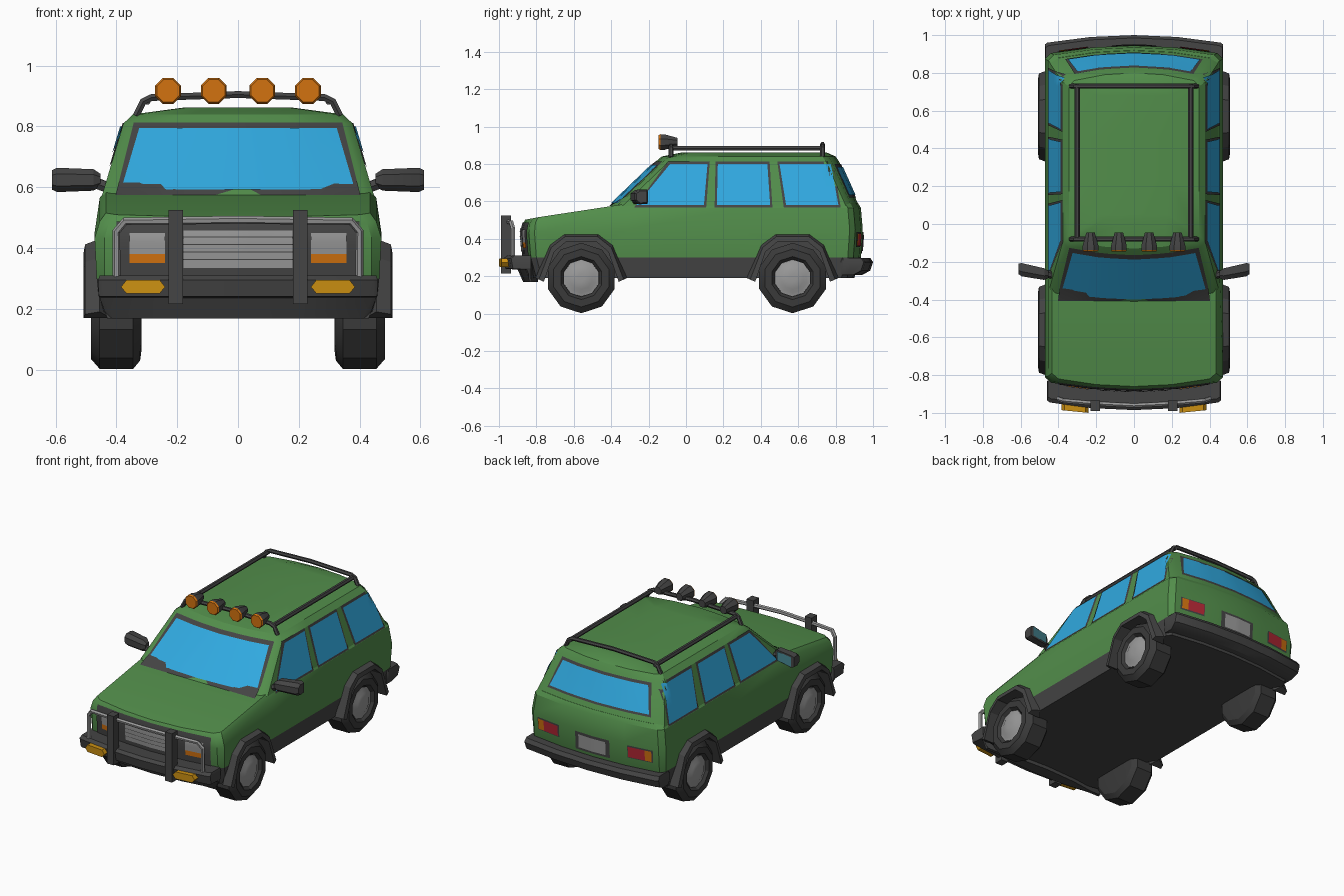
import bpy, bmesh, math
from mathutils import Vector
from mathutils.bvhtree import BVHTree

if "Cube" in bpy.data.objects:
    bpy.data.objects.remove(bpy.data.objects["Cube"])


def material(name, *rgb):
    m = bpy.data.materials.new(name)
    m.use_nodes = True
    m.diffuse_color = (*rgb, 1)
    m.node_tree.nodes["Principled BSDF"].inputs["Base Color"].default_value = (*rgb, 1)
    return m


GREEN = material("green paint", .085, .27, .07)
GLASS = material("blue glass", .03, .4, .75)
TRIM = material("dark trim", .058, .058, .058)
TYRE = material("tyre rubber", .042, .042, .042)
SILVER = material("silver metal", .32, .32, .32)
ORANGE = material("orange lens", .65, .17, .005)
AMBER = material("amber lens", .6, .28, .006)
RED = material("red lens", .45, .02, .035)
TEAL = material("mirror glass", .07, .27, .33)


def build(name, verts, faces, *mats):
    bm = bmesh.new()
    vs = [bm.verts.new(v) for v in verts]
    for f in faces:
        bm.faces.new([vs[i] for i in f])
    bmesh.ops.recalc_face_normals(bm, faces=bm.faces)
    me = bpy.data.meshes.new(name)
    bm.to_mesh(me)
    bm.free()
    for m in mats:
        me.materials.append(m)
    ob = bpy.data.objects.new(name, me)
    bpy.context.collection.objects.link(ob)
    return ob


def loft(name, rings, *mats, caps=None):
    n = len(rings[0])
    caps = caps or [range(n)]
    faces = [(r * n + i, r * n + (i + 1) % n, (r + 1) * n + (i + 1) % n, (r + 1) * n + i)
             for r in range(len(rings) - 1) for i in range(n)]
    for start in (0, (len(rings) - 1) * n):
        faces += [[start + i for i in c] for c in caps]
    return build(name, [v for r in rings for v in r], faces, *mats)


def stack(name, layers, *mats, bow=.04, inset=.07):
    """Loft plan outlines upward: (front z, z, front y, rear y, front, middle, rear half width)."""
    rings = []
    for zf, z, yf, yr, wf, wm, wr in layers:
        across = (-1, -.5, 0, .5, 1)
        ys = [yf + inset + (yr - yf - 2 * inset) * t for t in (0, .3, .65, 1)]
        pts = [(wf * t, yf + bow * t * t) for t in across]
        pts += [(wm, y) for y in ys]
        pts += [(-wr * t, yr - bow * t * t) for t in across]
        pts += [(-wm, y) for y in reversed(ys)]
        rings.append([(x, y, zf + (z - zf) * min(1, max(0, (y + .87) / .47))) for x, y in pts])
    caps = [(17, 0, 1, 2, 3, 4, 5), (5, 6, 16, 17), (6, 7, 15, 16), (7, 8, 14, 15), range(8, 15)]
    return loft(name, rings, *mats, caps=caps)


def circle(n, r, phase=0):
    return [(r * math.sin(2 * math.pi * (i + phase) / n), -r * math.cos(2 * math.pi * (i + phase) / n))
            for i in range(n)]


def box(name, lo, hi, mat):
    rings = [[(lo[0], lo[1], z), (hi[0], lo[1], z), (hi[0], hi[1], z), (lo[0], hi[1], z)]
             for z in (lo[2], hi[2])]
    return loft(name, rings, mat)


def tube(name, points, r, mat):
    cu = bpy.data.curves.new(name, 'CURVE')
    cu.dimensions = '3D'
    cu.bevel_depth, cu.bevel_resolution, cu.use_fill_caps = r, 1, True
    sp = cu.splines.new('POLY')
    sp.points.add(len(points) - 1)
    for p, co in zip(sp.points, points):
        p.co = (*co, 1)
    tmp = bpy.data.objects.new(name, cu)
    bpy.context.collection.objects.link(tmp)
    me = bpy.data.meshes.new_from_object(tmp.evaluated_get(bpy.context.evaluated_depsgraph_get()))
    bpy.data.objects.remove(tmp)
    me.materials.clear()
    me.materials.append(mat)
    ob = bpy.data.objects.new(name, me)
    bpy.context.collection.objects.link(ob)


def arch(half):
    """Mirror a half bar path to the other side."""
    return half + [(-x, y, z) for x, y, z in reversed(half[:-1])]


# Body shell and cabin
body = stack("body", [
    (.19, .19, -.84, .90, .43, .452, .43),
    (.30, .30, -.87, .935, .44, .465, .44),
    (.43, .45, -.88, .945, .44, .472, .44),
    (.475, .565, -.875, .935, .425, .455, .425),
    (.50, .59, -.86, .92, .40, .435, .40)], GREEN, TRIM)
for f in body.data.polygons:
    f.material_index = 1 if f.center.z < .29 else 0
cabin = stack("cabin", [
    (.575, .575, -.41, .925, .42, .447, .405),
    (.81, .81, -.165, .82, .35, .377, .345),
    (.84, .84, -.13, .80, .32, .345, .315),
    (.862, .862, -.02, .75, .17, .18, .17)], GREEN)

# Wheel wells, arch flares and wheels
OUTER = [(-.245, .19), (-.17, .37), (-.09, .43), (.09, .43), (.17, .37), (.245, .19)]
INNER = [(-.2, .17), (-.145, .33), (-.08, .385), (.08, .385), (.145, .33), (.2, .17)]
for end, yc in (("front", -.56), ("rear", .57)):
    for side, s in (("left", 1), ("right", -1)):
        label = f"{end}_{side}"
        cutter = loft("well_cutter", [[(s * x, yc + y, z) for y, z in INNER] for x in (.42, .6)],
                      GREEN, TRIM)
        for f in cutter.data.polygons:
            f.material_index = 1
        cutter.hide_render = True
        mod = body.modifiers.new("well", 'BOOLEAN')
        mod.operation, mod.object, mod.solver = 'DIFFERENCE', cutter, 'EXACT'
        cut = bpy.data.meshes.new_from_object(
            body.evaluated_get(bpy.context.evaluated_depsgraph_get()))
        body.modifiers.clear()
        body.data = cut
        bpy.data.objects.remove(cutter)

        rings = []
        for (yo, zo), (yi, zi) in zip(OUTER, INNER):
            ym, zm = yo + (yi - yo) * .4, zo + (zi - zo) * .4
            rings.append([(s * x, yc + y, z) for x, y, z in (
                (.455, yo, zo), (.503, ym, zm), (.508, yi, zi), (.42, yi, zi))])
        loft(f"{label}_flare", rings, TRIM)

        def lathe(name, profile, mat):
            loft(name, [[(s * x, yc + a, .19 + b) for a, b in circle(10, r)] for x, r in profile], mat)
        lathe(f"{label}_tyre", [(.318, .13), (.322, .16), (.345, .188), (.455, .188), (.484, .155),
                                (.484, .115), (.465, .1)], TYRE)
        lathe(f"{label}_hub", [(.45, .1), (.469, .098), (.472, .08), (.482, .06), (.484, .02)], SILVER)

# Surface lookup for plates laid on the shell
verts, polys = [], []
for ob in (body, cabin):
    base = len(verts)
    verts += [v.co.copy() for v in ob.data.vertices]
    polys += [[base + i for i in p.vertices] for p in ob.data.polygons]
tree = BVHTree.FromPolygons(verts, polys)


def pane(name, corners, facing, mat, lift, grow=0, nu=10, nv=5):
    """Lay a four-cornered plate on the shell; corners run from bottom left, anticlockwise."""
    d = Vector(facing)
    mid = [sum(c[k] for c in corners) / 4 for k in (0, 1)]
    a, b, c, e = [Vector([p[k] + math.copysign(grow, p[k] - mid[k]) for k in (0, 1)]) for p in corners]
    pts = []
    for j in range(nv + 1):
        for i in range(nu + 1):
            u, v = i / nu, j / nv
            q = a.lerp(b, u).lerp(e.lerp(c, u), v)
            start = Vector((2 * d.x, q.x, q.y)) if d.x else Vector((q.x, 2 * d.y, q.y))
            hit = tree.ray_cast(start, -d)[0] or tree.find_nearest(start)[0]
            pts.append(hit + d * lift)
    w = nu + 1
    faces = [(j * w + i, j * w + i + 1, j * w + w + i + 1, j * w + w + i)
             for j in range(nv) for i in range(nu)]
    ob = build(name, pts, faces, mat)
    if sum((f.normal for f in ob.data.polygons), Vector()).dot(d) < 0:
        ob.data.flip_normals()


def rect(x0, x1, z0, z1):
    return [(x0, z0), (x1, z0), (x1, z1), (x0, z1)]


def window(name, corners, facing, grow=.015):
    pane(name + "_frame", corners, facing, TRIM, .004, grow)
    pane(name + "_glass", corners, facing, GLASS, .008)


# Windows
FRONT, REAR = (0, -1, 0), (0, 1, 0)
window("windshield", [(-.385, .592), (.385, .592), (.325, .795), (-.325, .795)], FRONT, .018)
window("rear_window", [(-.35, .635), (.35, .635), (.3, .785), (-.3, .785)], REAR, .014)
for side, s in (("left", 1), ("right", -1)):
    window(f"{side}_front_window", [(-.265, .58), (.096, .58), (.115, .8), (-.085, .8)], (s, 0, 0), .012)
    window(f"{side}_middle_window", [(.165, .58), (.45, .58), (.435, .8), (.17, .8)], (s, 0, 0), .012)
    window(f"{side}_rear_window", [(.535, .58), (.815, .58), (.775, .8), (.5, .8)], (s, 0, 0), .012)

# Nose panel, grille and lamps
pane("nose_panel", rect(-.4, .4, .3, .488), FRONT, TRIM, .006)
pane("grille", rect(-.18, .18, .335, .457), FRONT, SILVER, .009)
for i in range(4):
    z = .36 + .025 * i
    pane(f"grille_line_{i}", rect(-.18, .18, z, z + .003), FRONT, TRIM, .011, nv=1)
for side, s in (("left", 1), ("right", -1)):
    pane(f"{side}_headlight", rect(s * .24, s * .357, .38, .45), FRONT, SILVER, .01)
    pane(f"{side}_turn_signal", rect(s * .24, s * .357, .35, .38), FRONT, ORANGE, .01)
    pane(f"{side}_tail_frame", rect(s * .24, s * .405, .355, .435), REAR, TRIM, .004)
    pane(f"{side}_tail_red", rect(s * .247, s * .355, .362, .428), REAR, RED, .009)
    pane(f"{side}_tail_orange", rect(s * .355, s * .398, .362, .428), REAR, ORANGE, .009)
pane("plate_recess", rect(-.12, .12, .32, .435), REAR, TRIM, .005)
pane("rear_plate", rect(-.095, .095, .335, .42), REAR, SILVER, .009)

# Bumpers
stack("front_bumper", [
    (.168, .168, -.87, -.79, .41, .43, .43), (.235, .235, -.9, -.79, .44, .455, .455),
    (.24, .24, -.975, -.79, .445, .458, .458), (.295, .295, -.985, -.79, .445, .46, .46),
    (.31, .31, -.965, -.79, .44, .455, .455)], TRIM, inset=.05)
stack("rear_bumper", [
    (.205, .205, .79, .94, .46, .46, .42), (.23, .23, .79, .985, .465, .47, .455),
    (.275, .275, .79, 1, .465, .472, .46), (.298, .298, .79, .985, .46, .468, .45)], TRIM, inset=.05)

# Grille guard
tube("guard_hoop", arch([(.4, -.925, .29), (.4, -.925, .455), (.372, -.935, .488),
                         (.2, -.95, .49), (0, -.96, .493)]), .013, SILVER)
HEX = [(.24, .272), (.258, .25), (.367, .25), (.385, .272), (.367, .295), (.258, .295)]
for side, s in (("left", 1), ("right", -1)):
    box(f"{side}_guard_upright", (s * .205 - .024, -.99, .215), (s * .205 + .024, -.935, .525), TRIM)
    loft(f"{side}_fog_lamp", [[(s * x, y + .1 * (x - .24), z) for x, z in HEX] for y in (-.95, -1)], AMBER)

# Roof rack
for end, y in (("front", -.08), ("rear", .73)):
    tube(f"{end}_rack_bar", arch([(.335, y, .835), (.312, y, .882), (.285, y, .895), (0, y, .905)]),
         .013, TRIM)
for side, s in (("left", 1), ("right", -1)):
    tube(f"{side}_rack_rail", [(s * .3, -.08, .884), (s * .3, .74, .884)], .014, TRIM)
for i, x in enumerate((-.23, -.08, .08, .23)):
    def lamp(name, steps, mat):
        loft(name, [[(x + a, y, .917 + b) for a, b in circle(8, r, .5)] for y, r in steps], mat)
    lamp(f"roof_lamp_{i}", [(-.138, .045), (-.115, .045), (-.045, .024)], TRIM)
    lamp(f"roof_lamp_lens_{i}", [(-.146, .04), (-.137, .046)], ORANGE)

# Side mirrors
SHELL = [(.03, -.038), (.03, .038), (-.015, .04), (-.04, .02), (-.04, -.02), (-.015, -.04)]
for side, s in (("left", 1), ("right", -1)):
    stations = [(.452, .5), (.475, .88), (.595, 1), (.612, .8)]
    loft(f"{side}_mirror", [[(s * x, -.262 + (x - .47) * .2 + y * k, .624 + z * k) for y, z in SHELL]
                            for x, k in stations], TRIM)
    glass = [(x, -.262 + (x - .47) * .2 + .034, z) for x, z in rect(.482, .598, .594, .654)]
    build(f"{side}_mirror_glass", [(s * x, y, z) for x, y, z in glass], [(0, 1, 2, 3)[::-s]], TEAL)
    tube(f"{side}_mirror_arm", [(s * .41, -.275, .592), (s * .475, -.262, .617)], .02, TRIM)

# Soft shading with sharp edges kept
for ob in bpy.context.collection.objects:
    if ob.type == 'MESH':
        ob.select_set(True)
        bpy.context.view_layer.objects.active = ob
bpy.ops.object.shade_smooth_by_angle(angle=math.radians(28))
